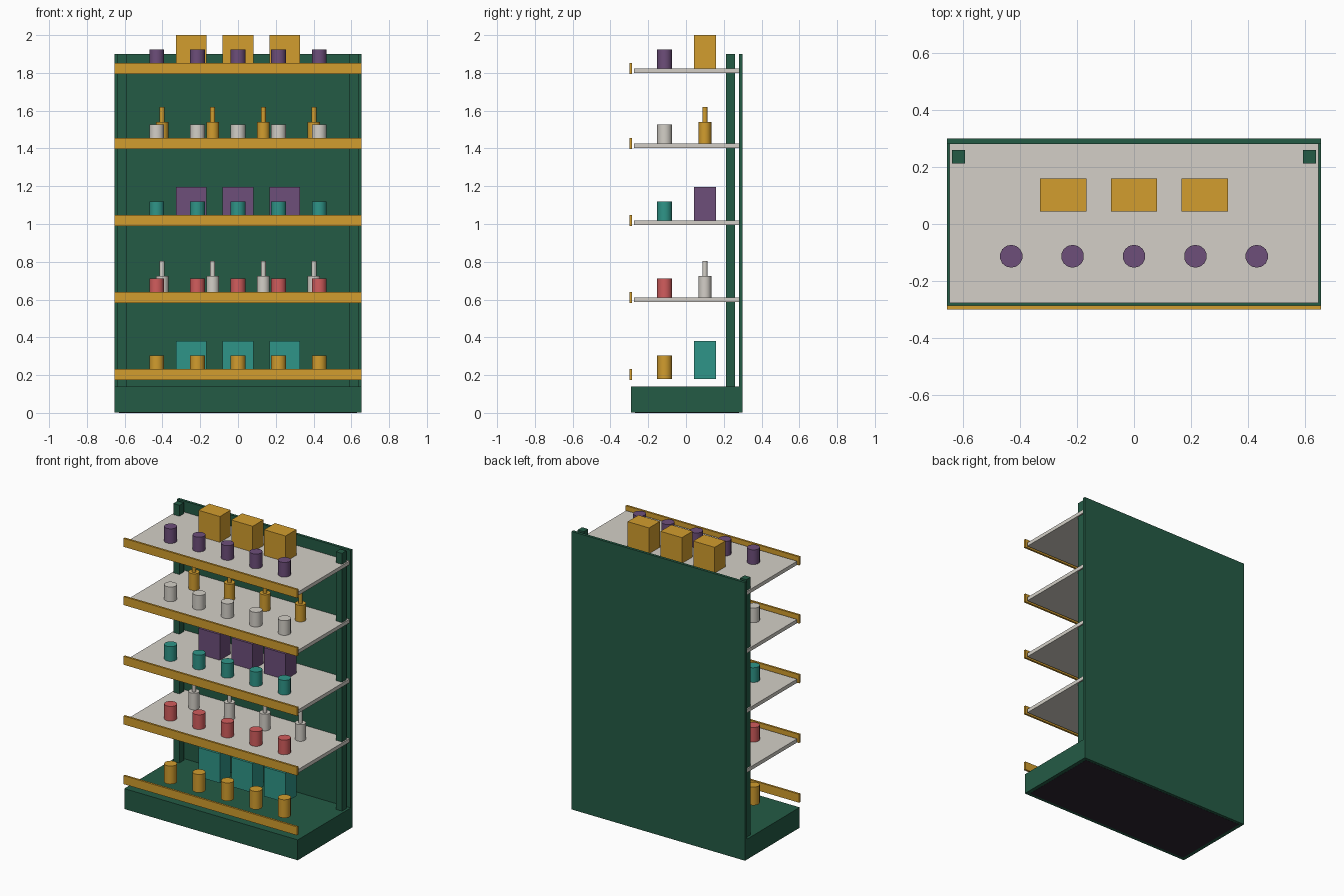
import bpy

if "Cube" in bpy.data.objects:
    bpy.data.objects.remove(bpy.data.objects["Cube"])


def srgb(r, g, b):
    def lin(c):
        c /= 255
        return c / 12.92 if c <= 0.04045 else ((c + 0.055) / 1.055) ** 2.4
    return (lin(r), lin(g), lin(b), 1.0)


def material(name, *rgb):
    m = bpy.data.materials.new(name)
    m.diffuse_color = srgb(*rgb)
    m.use_nodes = True
    m.node_tree.nodes["Principled BSDF"].inputs["Base Color"].default_value = m.diffuse_color
    return m


GREEN = material("dark green", 36, 91, 69)
GOLD = material("gold", 210, 157, 46)
GREY = material("light grey", 211, 207, 199)
PURPLE = material("purple", 109, 78, 122)
TEAL = material("teal", 47, 149, 136)
RED = material("red", 210, 93, 93)
DARK = material("near black", 44, 38, 48)


def box(name, x, y, z, mat):
    """Box from (min, max) pairs on each axis."""
    bpy.ops.mesh.primitive_cube_add(size=1, location=[sum(p) / 2 for p in (x, y, z)])
    ob = bpy.context.object
    ob.name = name
    ob.scale = [p[1] - p[0] for p in (x, y, z)]
    bpy.ops.object.transform_apply(location=False, rotation=False, scale=True)
    ob.data.materials.append(mat)
    return ob


def cylinder(name, x, y, r, z, mat, sides=14):
    bpy.ops.mesh.primitive_cylinder_add(vertices=sides, radius=r, depth=z[1] - z[0],
                                        location=(x, y, (z[0] + z[1]) / 2))
    ob = bpy.context.object
    ob.name = name
    ob.data.materials.append(mat)
    bpy.ops.object.shade_smooth_by_angle()
    return ob


W = 0.655  # half width of the unit

# Carcass: base, dark underside plate, back panel, uprights
box("base", (-W, W), (-0.291, 0.298), (0.001, 0.14), GREEN)
box("base_underside", (-0.63, 0.63), (-0.27, 0.28), (0, 0.006), DARK)
box("back_panel", (-W, W), (0.28, 0.299), (0.001, 1.899), GREEN)
for s in (-1, 1):
    box("upright", sorted((s * 0.591, s * 0.637)), (0.212, 0.259), (0.14, 1.899), GREEN)

# Each level: height offset, front tin colour, back item kind and colour
LEVELS = [
    (0.0, GOLD, "carton", TEAL),
    (0.4075, RED, "bottle", GREY),
    (0.815, TEAL, "carton", PURPLE),
    (1.2225, GREY, "bottle", GOLD),
    (1.62, PURPLE, "carton", GOLD),
]
for i, (dz, tin_mat, kind, back_mat) in enumerate(LEVELS):
    # Price rail, and a shelf on all but the lowest level
    box("price_rail", (-W, W), (-0.299, -0.285), (dz + 0.174, dz + 0.232), GOLD)
    if i:
        box("shelf", (-0.646, 0.646), (-0.276, 0.28), (dz + 0.179, dz + 0.204), GREY)
    bottom = dz + 0.18

    # Front row of tins
    for k in range(-2, 3):
        cylinder("tin", k * 0.215, -0.113, 0.04, (bottom, dz + 0.304), tin_mat)

    # Back row of cartons or bottles
    if kind == "carton":
        for k in (-1, 0, 1):
            cx = k * 0.248
            box("carton", (cx - 0.081, cx + 0.081), (0.043, 0.16), (bottom, dz + 0.38), back_mat)
    else:
        for k in (-1.5, -0.5, 0.5, 1.5):
            cx = k * 0.268
            cylinder("bottle_body", cx, 0.1, 0.034, (bottom, dz + 0.3175), back_mat)
            cylinder("bottle_neck", cx, 0.1, 0.0135, (dz + 0.3175, dz + 0.397), back_mat)
